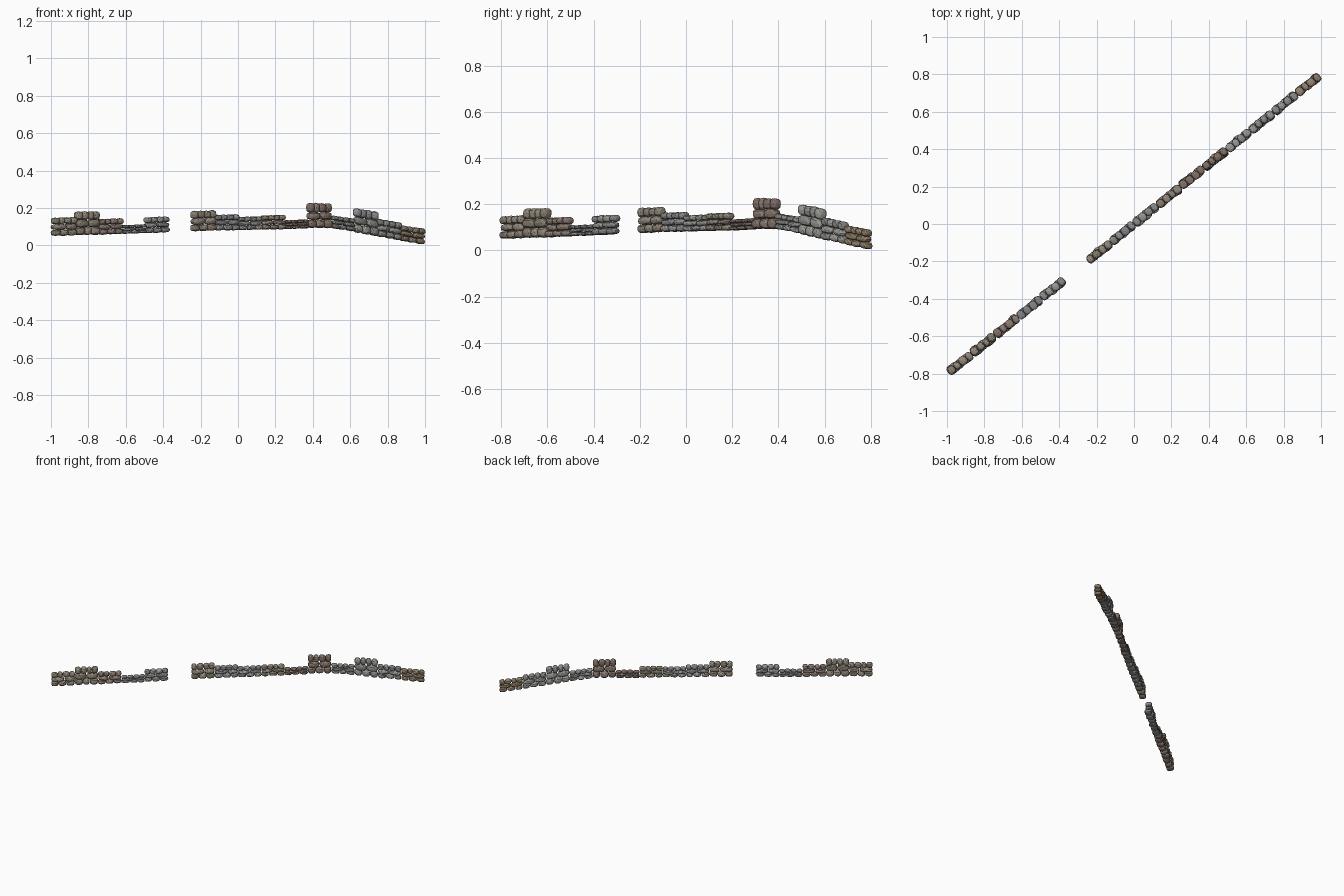
import bpy, bmesh, math, random
from mathutils import Vector, Matrix

if "Cube" in bpy.data.objects:
    bpy.data.objects.remove(bpy.data.objects["Cube"])

random.seed(7)

# stone colours
def mat(name, c):
    m = bpy.data.materials.new(name)
    m.diffuse_color = (*c, 1)
    m.use_nodes = True
    m.node_tree.nodes["Principled BSDF"].inputs["Base Color"].default_value = m.diffuse_color
    return m

tints = {
    "tan": [mat("tan_a", (.25, .21, .16)), mat("tan_b", (.30, .26, .21))],
    "red": [mat("red_a", (.23, .17, .14)), mat("red_b", (.28, .215, .18))],
    "grey": [mat("grey_a", (.26, .265, .25)), mat("grey_b", (.32, .32, .30))],
    "blue": [mat("blue_a", (.24, .24, .245)), mat("blue_b", (.29, .29, .285))],
    "brown": [mat("brown_a", (.25, .19, .125)), mat("brown_b", (.30, .24, .17))],
}

X0, STEP, SLOPE = -0.993, 0.1241, 0.8
ALONG = Vector((1, SLOPE, 0)).normalized()
ACROSS = Vector((-ALONG.y, ALONG.x, 0))

# one lumpy rounded stone, sheared to follow the slope of the ground
def add_stone(bm, x, z, length, depth, height, grade, mi):
    before = len(bm.faces)
    verts = bmesh.ops.create_icosphere(bm, subdivisions=2, radius=1)["verts"]
    turn = Matrix.Rotation(random.uniform(-.08, .08), 3, 'Y') @ Matrix.Rotation(random.uniform(-.12, .12), 3, 'Z')
    centre = Vector((x, x * SLOPE, z)) + ACROSS * random.uniform(-.003, .003)
    for v in verts:
        p = [math.copysign(abs(c) ** .72, c) * random.uniform(.96, 1.04) for c in v.co]
        q = turn @ Vector((p[0] * length / 2, p[1] * depth / 2, p[2] * height / 2))
        v.co = centre + ALONG * q.x + ACROSS * q.y + Vector((0, 0, q.z + q.x * grade * .78))
    bm.faces.ensure_lookup_table()
    for f in bm.faces[before:]:
        f.material_index = mi

# a section: two courses and a row of coping stones
def section(name, i, left, right, height, tint):
    bm = bmesh.new()
    x0 = X0 + i * STEP
    length = STEP * math.hypot(1, SLOPE)
    grade = (right - left) / STEP
    z = 0
    for share, count, depth in ((.33, 3, .054), (.32, 2, .051), (.35, 4, .048)):
        h = height * share
        cuts = [0] + [(k + random.uniform(-.12, .12)) / count for k in range(1, count)] + [1]
        for a, b in zip(cuts, cuts[1:]):
            t = (a + b) / 2
            zc = left + (right - left) * t + z + h / 2
            add_stone(bm, x0 + t * STEP, zc, (b - a) * length * 1.02,
                      depth * random.uniform(.92, 1.06), h * random.uniform(1.04, 1.16),
                      grade, random.randint(0, 1))
        z += h
    me = bpy.data.meshes.new(name)
    bm.to_mesh(me)
    bm.free()
    for m in tints[tint]:
        me.materials.append(m)
    bpy.context.collection.objects.link(bpy.data.objects.new(name, me))

# index, ground at left, ground at right, wall height, tint (5 is the gateway)
for i, a, b, h, t in [
    (0, .051, .055, .096, "tan"), (1, .056, .058, .124, "tan"),
    (2, .058, .062, .082, "red"), (3, .062, .066, .046, "blue"),
    (4, .066, .071, .083, "grey"), (6, .075, .080, .107, "tan"),
    (7, .080, .083, .083, "blue"), (8, .083, .085, .069, "grey"),
    (9, .085, .087, .075, "tan"), (10, .087, .092, .047, "red"),
    (11, .094, .094, .130, "red"), (12, .094, .075, .067, "grey"),
    (13, .072, .050, .128, "grey"), (14, .050, .028, .092, "grey"),
    (15, .026, .006, .082, "brown"),
]:
    section(f"wall_section_{i:02d}", i, a, b, h, t)
